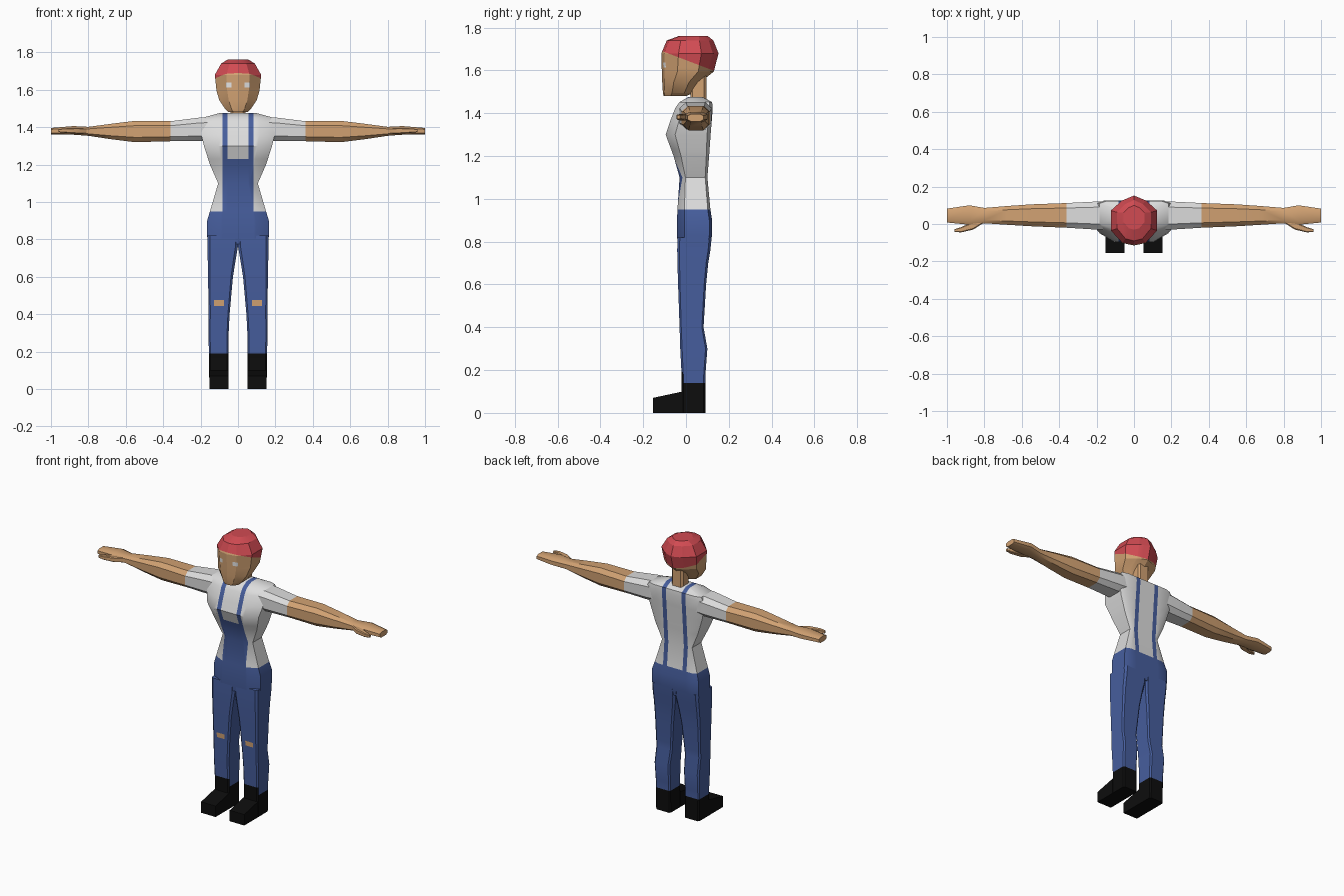
import bpy, bmesh, math
from mathutils import Vector

if "Cube" in bpy.data.objects:
    bpy.data.objects.remove(bpy.data.objects["Cube"])


def material(name, rgb):
    m = bpy.data.materials.new(name)
    m.diffuse_color = (*rgb, 1)
    m.use_nodes = True
    m.node_tree.nodes["Principled BSDF"].inputs["Base Color"].default_value = m.diffuse_color
    return m


SKIN, DENIM, SHIRT, BLACK, HAIR, EYE = range(6)
MATS = [material("skin", (.64, .36, .17)), material("blue denim", (.062, .112, .34)),
        material("pale grey shirt", (.72, .72, .72)), material("black leather", (.004, .004, .004)),
        material("red hair", (.64, .07, .085)), material("eye white", (.78, .78, .78))]


def octagon(a0, a1, b0, b1, front=(.3, .3), back=(.3, .3)):
    """Box outline with corners cut by fractions of its half sizes (a, b)."""
    ca, cb, ha, hb = (a0 + a1) / 2, (b0 + b1) / 2, (a1 - a0) / 2, (b1 - b0) / 2
    (fa, fb), (ka, kb) = front, back
    pts = [(-1 + fa, -1), (1 - fa, -1), (1, -1 + fb), (1, 1 - kb),
           (1 - ka, 1), (-1 + ka, 1), (-1, 1 - kb), (-1, -1 + fb)]
    return [(ca + ha * u, cb + hb * v) for u, v in pts]


def loft(name, rings, rule, cuts=(), angle=35):
    """Skin a stack of rings, cut along colour borders, colour faces by rule."""
    bm = bmesh.new()
    rows = [[bm.verts.new(p) for p in r] for r in rings]
    for r, s in zip(rows, rows[1:]):
        n = len(r)
        for i in range(n):
            bm.faces.new((r[i], r[(i + 1) % n], s[(i + 1) % n], s[i]))
    bm.faces.new(rows[0])
    bm.faces.new(rows[-1])
    bmesh.ops.recalc_face_normals(bm, faces=bm.faces)
    for co, no in cuts:
        bmesh.ops.bisect_plane(bm, geom=bm.verts[:] + bm.edges[:] + bm.faces[:],
                               dist=1e-5, plane_co=co, plane_no=no)
    bm.normal_update()
    for f in bm.faces:
        f.material_index = rule(f.calc_center_median(), f.normal)
    me = bpy.data.meshes.new(name)
    bm.to_mesh(me)
    bm.free()
    for m in MATS:
        me.materials.append(m)
    ob = bpy.data.objects.new(name, me)
    bpy.context.collection.objects.link(ob)
    bpy.ops.object.select_all(action='DESELECT')
    ob.select_set(True)
    bpy.context.view_layer.objects.active = ob
    bpy.ops.object.shade_smooth_by_angle(angle=math.radians(angle))
    return ob


def upright(z, oct_pts):
    return [(a, b, z) for a, b in oct_pts]


def cut_x(*xs):
    return [((x, 0, 0), (1, 0, 0)) for x in xs]


def cut_z(*zs):
    return [((0, 0, z), (0, 0, 1)) for z in zs]


# Torso with shirt, bib and straps: z, half width, front y, back y
TORSO = [(.775, .163, -.038, .112), (.83, .165, -.042, .122), (.90, .165, -.042, .122),
         (.95, .15, -.04, .114), (1.10, .106, -.03, .10), (1.20, .15, -.058, .108),
         (1.30, .182, -.095, .115), (1.36, .197, -.075, .12), (1.425, .20, -.05, .125),
         (1.452, .185, -.03, .122), (1.475, .10, .01, .08)]


def torso_colour(c, n):
    x = abs(c.x)
    if c.z < .95 or (x < .083 and c.z < 1.23 and c.y < .035):
        return DENIM
    return DENIM if .055 < x < .083 else SHIRT


loft("torso", [upright(z, octagon(-w, w, f, b, (.42, .42), (.2, .16))) for z, w, f, b in TORSO],
     torso_colour, cut_x(-.083, -.055, .055, .083) + cut_z(.95, 1.23))

# Neck
loft("neck", [upright(z, octagon(-.04, .04, .02, .095)) for z in (1.44, 1.58)],
     lambda c, n: SKIN)

# Head: z, half width, front y, back y
HEAD = [(1.48, .05, -.104, .0), (1.495, .067, -.108, .035), (1.545, .10, -.111, .068),
        (1.595, .115, -.113, .13), (1.68, .124, -.115, .152), (1.74, .09, -.09, .128),
        (1.762, .055, -.03, .10)]


def hairline(c):
    return c.z - (1.648 - .38 * c.y)


def six_point(w, f, b):
    # Face and nape both come to a shallow point on the centre line
    h = b - f
    return [(0, f), (w * .5, f + h * .05), (w, f + h * .3), (w, f + h * .7), (w * .52, b - h * .1),
            (0, b), (-w * .52, b - h * .1), (-w, f + h * .7), (-w, f + h * .3), (-w * .5, f + h * .05)]


def head_colour(c, n):
    if hairline(c) > 0:
        return HAIR
    if .035 < abs(c.x) < .065 and 1.613 < c.z < 1.638 and c.y < -.05:
        return EYE
    return SKIN


loft("head", [upright(z, six_point(w, f, b)) for z, w, f, b in HEAD], head_colour,
     [((0, 0, 1.648), (0, .38, 1))] + cut_x(-.065, -.035, .035, .065) + cut_z(1.613, 1.638), 20)

# Leg: z, inner x, outer x, front y, back y
LEG = [(0, .05, .153, -.02, .09), (.17, .051, .155, -.02, .09), (.30, .05, .158, -.027, .10),
       (.40, .045, .157, -.03, .082), (.60, .027, .16, -.037, .094), (.70, .011, .162, -.04, .104),
       (.76, .001, .163, -.041, .114), (.82, .001, .163, -.04, .12)]


def leg_colour(c, n):
    if c.z < .14 or (c.z < .19 and n.y < -.5):
        return BLACK
    if n.y < -.5 and .074 < abs(c.x) < .128 and .445 < c.z < .475:
        return SKIN
    return DENIM


# Arm: x, front y, back y, bottom z, top z
ARM = [(.15, -.03, .12, 1.33, 1.452), (.20, -.03, .12, 1.325, 1.452), (.36, -.02, .112, 1.325, 1.432),
       (.55, -.012, .105, 1.32, 1.434), (.68, -.004, .096, 1.336, 1.418), (.80, .004, .086, 1.354, 1.402),
       (.88, -.004, .10, 1.36, 1.406), (1.0, .008, .082, 1.362, 1.396)]
THUMB = [(.81, .002, .04, 1.365, 1.395), (.86, -.03, .012, 1.365, 1.397),
         (.925, -.045, -.017, 1.37, 1.394), (.96, -.042, -.028, 1.374, 1.39)]
TOE = [(-.155, .07), (-.015, .10)]

for side, s in (("left", 1), ("right", -1)):
    loft(side + "_leg",
         [upright(z, octagon(*sorted((s * i, s * o)), f, b, (.16, .14), (.16, .14)))
          for z, i, o, f, b in LEG],
         leg_colour, cut_z(.14, .19, .445, .475) + cut_x(s * .074, s * .128))
    # Boot toe wedge
    loft(side + "_boot_toe",
         [[(s * .05, y, 0), (s * .153, y, 0), (s * .153, y, z), (s * .05, y, z)] for y, z in TOE],
         lambda c, n: BLACK)
    loft(side + "_arm",
         [[(s * x, a, b) for a, b in octagon(f, k, lo, hi, (.4, .45), (.4, .45))]
          for x, f, k, lo, hi in ARM],
         lambda c, n: SHIRT if abs(c.x) < .36 else SKIN, cut_x(s * .36))
    loft(side + "_thumb",
         [[(s * x, a, b) for a, b in octagon(f, k, lo, hi)] for x, f, k, lo, hi in THUMB],
         lambda c, n: SKIN)
